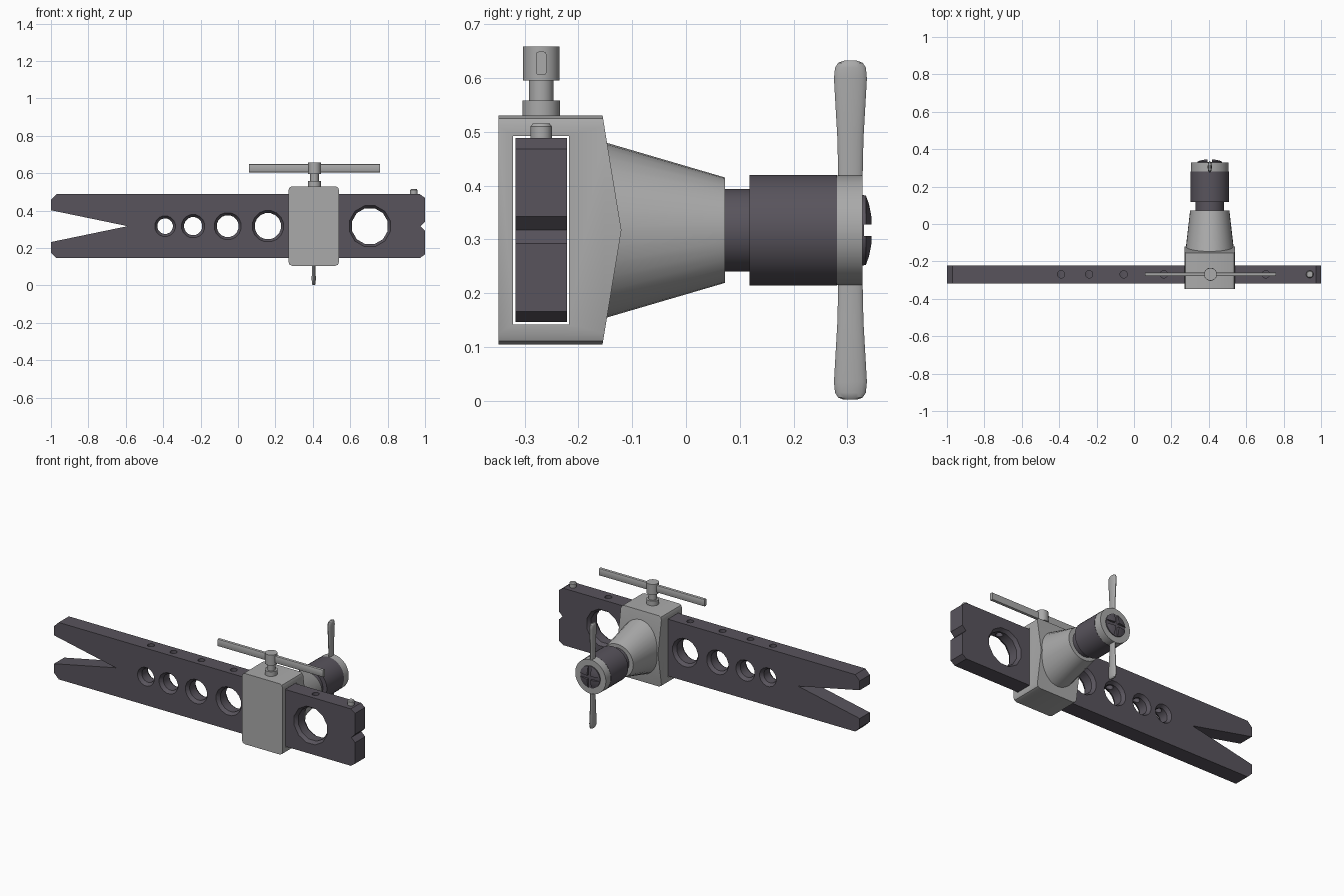
import bpy, bmesh, math
from mathutils import Vector

if "Cube" in bpy.data.objects:
    bpy.data.objects.remove(bpy.data.objects["Cube"])

CX, CZ = 0.405, 0.317      # axis of the press screw
BY = -0.269                # centre plane of the bar


def material(name, rgb):
    m = bpy.data.materials.new(name)
    m.diffuse_color = (*rgb, 1)
    m.use_nodes = True
    m.node_tree.nodes["Principled BSDF"].inputs["Base Color"].default_value = m.diffuse_color
    return m


STEEL = material("light steel", (0.40, 0.40, 0.40))
DARK = material("dark steel", (0.098, 0.088, 0.108))


def finish(name, bm, mat, angle=32):
    bmesh.ops.recalc_face_normals(bm, faces=bm.faces)
    me = bpy.data.meshes.new(name)
    bm.to_mesh(me)
    bm.free()
    me.materials.append(mat)
    ob = bpy.data.objects.new(name, me)
    bpy.context.collection.objects.link(ob)
    smooth(ob, angle)
    return ob


def smooth(ob, angle=32):
    for p in ob.data.polygons:
        p.use_smooth = True
    ob.data.set_sharp_from_angle(angle=math.radians(angle))


def lathe(name, profile, axis, centre, mat, segs=32, scale=(1, 1)):
    """Closed turned shape; profile is (radius, position along axis)."""
    bm = bmesh.new()
    rings = []
    for r, t in profile:
        ring = []
        for i in range(segs):
            a = 2 * math.pi * (i + 0.5) / segs
            u = centre[0] + r * scale[0] * math.cos(a)
            v = centre[1] + r * scale[1] * math.sin(a)
            ring.append(bm.verts.new((u, t, v) if axis == 'Y' else (u, v, t)))
        rings.append(ring)
    for a, b in zip(rings, rings[1:]):
        for i in range(segs):
            j = (i + 1) % segs
            bm.faces.new((a[i], a[j], b[j], b[i]))
    bm.faces.new(rings[0])
    bm.faces.new(rings[-1])
    return finish(name, bm, mat)


def prism(points, offset):
    """Extrude a closed outline along an offset vector."""
    bm = bmesh.new()
    f = bm.faces.new([bm.verts.new(p) for p in points])
    ext = bmesh.ops.extrude_face_region(bm, geom=[f])
    vs = [g for g in ext["geom"] if isinstance(g, bmesh.types.BMVert)]
    bmesh.ops.translate(bm, verts=vs, vec=Vector(offset))
    bmesh.ops.recalc_face_normals(bm, faces=bm.faces)
    return bm


def box(x0, x1, y0, y1, z0, z1):
    return prism([(x0, y0, z0), (x1, y0, z0), (x1, y1, z0), (x0, y1, z0)],
                 (0, 0, z1 - z0))


def cut(ob, cutters):
    for c in cutters:
        c.hide_render = True
        m = ob.modifiers.new("cut", 'BOOLEAN')
        m.operation, m.solver, m.object = 'DIFFERENCE', 'EXACT', c
    dg = bpy.context.evaluated_depsgraph_get()
    me = bpy.data.meshes.new_from_object(ob.evaluated_get(dg))
    ob.modifiers.clear()
    ob.data = me
    for c in cutters:
        bpy.data.objects.remove(c)
    smooth(ob)


# Flaring bar: chamfered outline with V mouth on the left, nick on the right
Y0, Y1 = -0.317, -0.221
Z0, Z1 = 0.146, 0.488
outline = [(-0.97, Z0), (0.972, Z0), (1, Z0 + 0.02), (1, 0.292), (0.975, CZ),
           (1, 0.342), (1, Z1 - 0.02), (0.972, Z1), (-0.97, Z1), (-1, Z1 - 0.03),
           (-1, 0.402), (-0.59, CZ), (-1, 0.232), (-1, Z0 + 0.03)]
bar = finish("bar", prism([(x, Y0, z) for x, z in outline], (0, Y1 - Y0, 0)), DARK)

# Countersunk holes plus pin holes drilled from the top edge
cutters = []
for x, r, n in ((-0.39, 0.042, 16), (-0.24, 0.049, 16), (-0.055, 0.059, 16),
                (0.16, 0.071, 16), (0.41, 0.082, 16), (0.705, 0.099, 12)):
    e, d = r + 0.014, 0.02
    prof = [(e + 0.007, Y0 - 0.01), (r, Y0 + d), (r, Y1 - d), (e + 0.007, Y1 + 0.01)]
    cutters.append(lathe("hole_cutter", prof, 'Y', (x, CZ), DARK, n))
    cutters.append(lathe("pin_hole_cutter", [(0.02, CZ), (0.02, 0.52)], 'Z',
                         (x, BY), DARK, 12))
cut(bar, cutters)

# Stop pin
lathe("stop_pin", [(0.02, 0.46), (0.02, 0.51), (0.016, 0.515)], 'Z',
      (0.94, BY), STEEL, 16)

# Clamp body: ridge-backed block with rounded long edges and a slot for the bar
X0, X1 = 0.27, 0.54
bm = prism([(X0, -0.348, 0.105), (X0, -0.155, 0.105), (X0, -0.12, CZ),
            (X0, -0.155, 0.53), (X0, -0.348, 0.53)], (X1 - X0, 0, 0))
edges = [e for e in bm.edges
         if abs(e.verts[0].co.y - e.verts[1].co.y) > 0.15
         and abs(e.verts[0].co.z - e.verts[1].co.z) < 0.01]
bmesh.ops.bevel(bm, geom=edges, offset=0.02, segments=2, profile=0.5, affect='EDGES')
body = finish("clamp_body", bm, STEEL)
cut(body, [finish("slot_cutter", box(0.2, 0.6, -0.321, -0.217, 0.142, 0.492), STEEL)])

# Tapered nose, oval at its base
bm = bmesh.new()
loops = []
for y, rx, rz in ((-0.17, 0.133, 0.169), (0.072, 0.105, 0.098)):
    loops.append([bm.verts.new((CX + rx * math.cos(a), y, CZ + rz * math.sin(a)))
                  for a in (2 * math.pi * i / 32 for i in range(32))])
for i in range(32):
    j = (i + 1) % 32
    bm.faces.new((loops[0][i], loops[0][j], loops[1][j], loops[1][i]))
for l in loops:
    bm.faces.new(l)
finish("nose", bm, STEEL)

# Press screw, sleeve and handle hub
lathe("screw_neck", [(0.077, 0.06), (0.077, 0.125)], 'Y', (CX, CZ), DARK)
lathe("sleeve", [(0.103, 0.118), (0.103, 0.281)], 'Y', (CX, CZ), DARK)
lathe("handle_hub", [(0.102, 0.281), (0.102, 0.328)], 'Y', (CX, CZ), STEEL)

# Domed end cap with a cross slot
cap = lathe("end_cap", [(0.066, 0.32), (0.066, 0.334), (0.05, 0.34), (0.025, 0.345)],
            'Y', (CX, CZ), DARK)
s = 0.011
cut(cap, [finish("cross_cutter", box(CX - a, CX + a, 0.331, 0.36, CZ - b, CZ + b), DARK)
          for a, b in ((s, 0.1), (0.1, s))])

# Two flared wings on the hub
for name, k in (("upper_wing", 1), ("lower_wing", -1)):
    prof = [(0.0225, 0.08), (0.0245, 0.17), (0.031, 0.282), (0.029, 0.302),
            (0.023, 0.311), (0.012, 0.315)]
    lathe(name, [(r, CZ + k * t) for r, t in prof], 'Z', (CX, 0.3055), STEEL,
          20, (0.36, 1))

# Clamp screw on top of the body
lathe("clamp_screw", [(0.035, 0.525), (0.035, 0.558), (0.023, 0.558), (0.023, 0.595),
                      (0.034, 0.595), (0.034, 0.658)], 'Z', (0.409, BY), STEEL, 24)

# Crossbar handle with softened edges
bm = box(0.06, 0.76, BY - 0.01, BY + 0.01, 0.605, 0.649)
bmesh.ops.bevel(bm, geom=[e for e in bm.edges
                          if abs(e.verts[0].co.x - e.verts[1].co.x) > 0.5],
                offset=0.006, segments=2, profile=0.5, affect='EDGES')
finish("crossbar", bm, STEEL)
